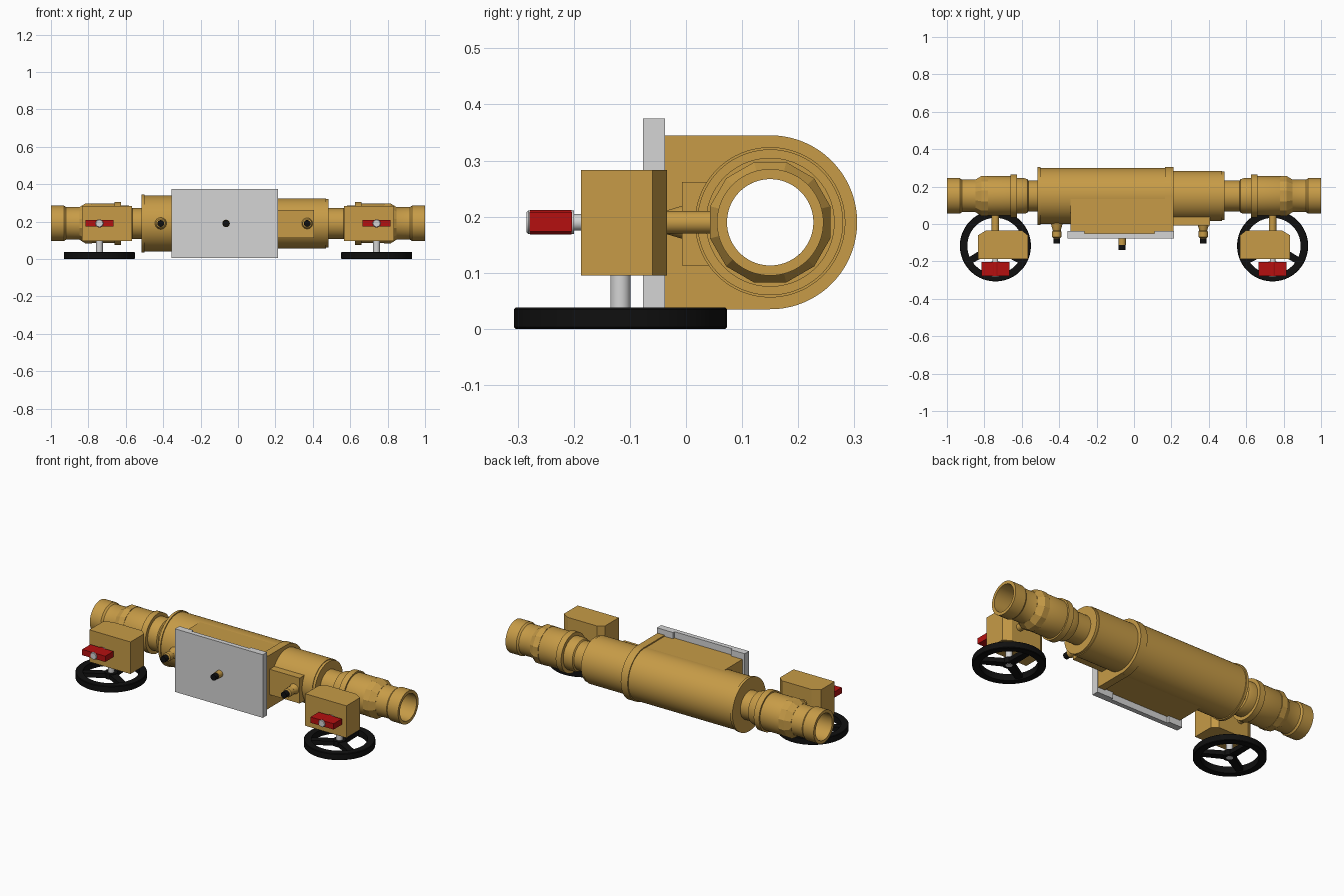
import bpy, bmesh, math
from mathutils import Vector

if "Cube" in bpy.data.objects:
    bpy.data.objects.remove(bpy.data.objects["Cube"])


def material(name, rgb):
    m = bpy.data.materials.new(name)
    m.diffuse_color = (*rgb, 1)
    m.use_nodes = True
    m.node_tree.nodes["Principled BSDF"].inputs["Base Color"].default_value = m.diffuse_color
    return m


GOLD = material("golden_brass", (0.57, 0.33, 0.063))
GREY = material("light_grey", (0.66, 0.66, 0.66))
RED = material("lever_red", (0.46, 0.005, 0.005))
BLACK = material("black", (0.005, 0.005, 0.005))

PY, PZ = 0.15, 0.19      # pipe axis position
BORE = 0.077


def finish(bm, name, mat, smooth=True):
    bmesh.ops.recalc_face_normals(bm, faces=bm.faces[:])
    me = bpy.data.meshes.new(name)
    bm.to_mesh(me)
    bm.free()
    me.materials.append(mat)
    ob = bpy.data.objects.new(name, me)
    bpy.context.collection.objects.link(ob)
    if smooth:
        bpy.ops.object.select_all(action='DESELECT')
        ob.select_set(True)
        bpy.context.view_layer.objects.active = ob
        bpy.ops.object.shade_smooth_by_angle(angle=math.radians(30))
    return ob


def lathe(name, profile, axis, origin, mat, closed=False, seg=64, smooth=True):
    """Turn (position, radius) points about an axis; closed = hollow tube section."""
    bm = bmesh.new()
    a = "xyz".index(axis)
    rings = []
    for t, r in profile:
        ring = []
        for i in range(seg):
            w = 2 * math.pi * (i + 0.5) / seg
            co = Vector(origin)
            co[a] += t
            co[(a + 1) % 3] += r * math.cos(w)
            co[(a + 2) % 3] += r * math.sin(w)
            ring.append(bm.verts.new(co))
        rings.append(ring)
    pairs = list(zip(rings, rings[1:])) + ([(rings[-1], rings[0])] if closed else [])
    for p, q in pairs:
        for i in range(seg):
            j = (i + 1) % seg
            bm.faces.new((p[i], p[j], q[j], q[i]))
    if not closed:
        bm.faces.new(rings[0])
        bm.faces.new(rings[-1])
    return finish(bm, name, mat, smooth)


def prism(name, pts, axis, lo, hi, mat, smooth=False):
    """Extrude a 2D outline along x (outline y,z) or z (outline x,y)."""
    bm = bmesh.new()
    put = (lambda p, t: (t, *p)) if axis == "x" else (lambda p, t: (*p, t))
    a = [bm.verts.new(put(p, lo)) for p in pts]
    b = [bm.verts.new(put(p, hi)) for p in pts]
    bm.faces.new(a)
    bm.faces.new(b)
    for i in range(len(pts)):
        j = (i + 1) % len(pts)
        bm.faces.new((a[i], a[j], b[j], b[i]))
    return finish(bm, name, mat, smooth)


def box(name, x, y, z, mat):
    return prism(name, [(x[0], y[0]), (x[1], y[0]), (x[1], y[1]), (x[0], y[1])], "z", *z, mat)


def saddle(name, x, front, half, mat):
    """U-shaped block: half-round end cap cut short, so that it keeps the bore open."""
    n = 32
    arc = lambda r: [(PY + r * math.cos(w), PZ + r * math.sin(w))
                     for w in (math.pi / 2 + math.pi * i / n for i in range(n + 1))]
    pts = [(front, PZ - half), (front, PZ + half)] + arc(half - 0.03)
    pts = [(front, PZ + half), (PY, PZ + half)] + arc(half - 0.03) + [(PY, PZ - half), (front, PZ - half)]
    return prism(name, pts, "x", *x, mat)


# Central body: turned tube with two diameters and end rims
lathe("main_body", [(-0.515, BORE), (-0.515, 0.155), (-0.50, 0.155), (-0.50, 0.149), (0.165, 0.149),
                    (0.165, 0.155), (0.21, 0.155), (0.21, 0.134), (0.47, 0.134), (0.47, 0.13),
                    (0.485, 0.13), (0.485, BORE)], "x", (0, PY, PZ), GOLD, closed=True, seg=96)
saddle("body_saddle", (-0.34, 0.17), -0.05, 0.148, GOLD)
saddle("flange_saddle", (0.165, 0.21), -0.037, 0.155, GOLD)
# Small raised pad on the right cylinder
box("side_pad", (0.21, 0.405), (-0.007, 0.05), (0.113, 0.262), GOLD)

# Front cover plate, notched at the back around the saddle
box("cover_plate", (-0.355, 0.215), (-0.077, -0.05), (0.005, 0.375), GREY)
box("cover_edge_left", (-0.355, -0.265), (-0.05, -0.037), (0.005, 0.375), GREY)
box("cover_edge_right", (0.11, 0.215), (-0.05, -0.037), (0.005, 0.375), GREY)

# Nozzles with black tips
for label, x, base in (("left", -0.413, 0.025), ("right", 0.37, 0.02)):
    lathe(f"{label}_nozzle", [(-0.092, 0.014), (-0.085, 0.017), (-0.075, 0.017), (-0.07, 0.025), (-0.04, 0.025),
                              (-0.035, 0.021), (-0.012, 0.028), (base, 0.036)],
          "y", (x, 0, PZ), GOLD, seg=32)
    lathe(f"{label}_nozzle_tip", [(-0.105, 0.018), (-0.077, 0.018)], "y", (x, 0, PZ), BLACK, seg=24)
lathe("centre_nozzle", [(-0.112, 0.02), (-0.06, 0.02)], "y", (-0.064, 0, PZ), GOLD, seg=32)
lathe("centre_nozzle_tip", [(-0.138, 0.018), (-0.11, 0.018)], "y", (-0.064, 0, PZ), BLACK, seg=24)

# Valve assemblies, mirrored at both ends
VALVE = [(0.48, BORE), (0.48, 0.082), (0.565, 0.082), (0.57, 0.09), (0.585, 0.095), (0.625, 0.095),
         (0.625, 0.115), (0.66, 0.115), (0.66, 0.106), (0.80, 0.106), (0.845, 0.087), (0.92, 0.087),
         (0.93, 0.095), (1.0, 0.095), (1.0, BORE)]
for side, s in (("left", -1), ("right", 1)):
    lathe(f"{side}_valve_body", [(s * t, r) for t, r in VALVE], "x", (0, PY, PZ), GOLD, closed=True)
    # Faceted shoulder
    lathe(f"{side}_valve_shoulder", [(s * t, r) for t, r in
          ((0.78, 0.09), (0.78, 0.111), (0.815, 0.111), (0.848, 0.09), (0.848, 0.08), (0.78, 0.08))],
          "x", (0, PY, PZ), GOLD, closed=True, seg=12, smooth=False)
    cx = s * 0.741
    # Stem and gear housing
    lathe(f"{side}_valve_stem", [(-0.05, 0.02), (0.058, 0.02)], "y", (cx, 0, PZ), GOLD, seg=32)
    prism(f"{side}_gear_housing", [(s * x, y) for x, y in
          ((0.834, -0.187), (0.567, -0.187), (0.567, -0.06), (0.60, -0.034), (0.79, -0.034), (0.834, -0.06))],
          "z", 0.095, 0.283, GOLD)
    # Red lever on a grey spindle
    lathe(f"{side}_lever_spindle", [(-0.284, 0.018), (-0.281, 0.021), (-0.2, 0.021), (-0.2, 0.015), (-0.18, 0.015)],
          "y", (cx, 0, PZ), GREY, seg=32)
    lathe(f"{side}_lever_hub", [(-0.278, 0.022), (-0.204, 0.022)], "y", (cx, 0, PZ), RED, seg=32)
    box(f"{side}_lever", (cx - 0.075, cx + 0.075), (-0.279, -0.203), (0.174, 0.208), RED)
    # Handwheel with three spokes
    hub = (cx, -0.117, 0)
    lathe(f"{side}_handwheel_spindle", [(0.003, 0.018), (0.1, 0.018)], "z", hub, GREY, seg=32)
    lathe(f"{side}_handwheel_rim", [(0.0, 0.15), (0.0, 0.187), (0.003, 0.19), (0.035, 0.19), (0.038, 0.187),
                                    (0.038, 0.15)], "z", hub, BLACK, closed=True)
    lathe(f"{side}_handwheel_hub", [(0.004, 0.035), (0.036, 0.035)], "z", hub, BLACK, seg=32)
    for k in range(3):
        w = math.pi / 2 + k * 2 * math.pi / 3
        c, n = math.cos(w), math.sin(w)
        pts = [(cx + u * c - v * n, -0.117 + u * n + v * c)
               for u, v in ((0.02, -0.022), (0.155, -0.018), (0.155, 0.018), (0.02, 0.022))]
        prism(f"{side}_handwheel_spoke_{k + 1}", pts, "z", 0.006, 0.032, BLACK)
